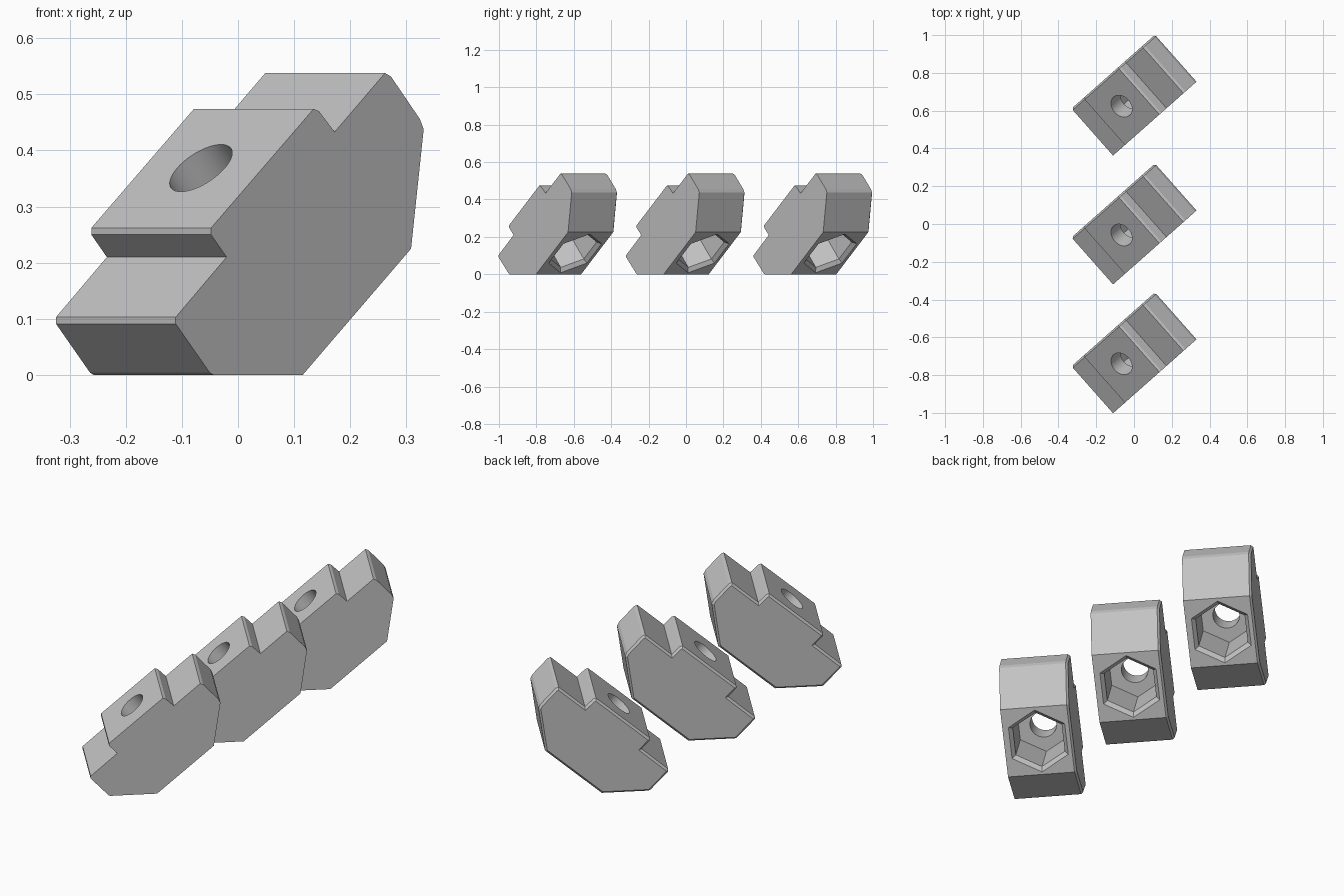
import bpy, bmesh, math
from mathutils import Matrix, Vector

if "Cube" in bpy.data.objects:
    bpy.data.objects.remove(bpy.data.objects["Cube"])

TILT = math.radians(41)      # slope of the clamping faces
TURN = math.radians(41.5)    # rotation of each block on the ground
HALF = 0.166                 # half block width
BEVEL = 0.01

grey = bpy.data.materials.new("grey_metal")
grey.diffuse_color = (0.55, 0.55, 0.55, 1)
grey.use_nodes = True
grey.node_tree.nodes["Principled BSDF"].inputs["Base Color"].default_value = grey.diffuse_color

# Side outline of a block (length, height), counter-clockwise
PROFILE = [(-0.205, 0), (0.007, 0), (0.265, 0.225), (0.295, 0.438), (0.286, 0.456),
           (0.217, 0.532), (0.203, 0.538), (0.083, 0.433), (0.046, 0.470), (0.033, 0.474),
           (-0.211, 0.262), (-0.211, 0.250), (-0.174, 0.210), (-0.295, 0.103),
           (-0.295, 0.091), (-0.214, 0.004)]


def inset(points, d):
    """Move every outline corner inwards by d."""
    out = []
    for i, p in enumerate(points):
        p = Vector(p)
        a = (p - Vector(points[i - 1])).normalized()
        b = (Vector(points[(i + 1) % len(points)]) - p).normalized()
        na, nb = Vector((-a.y, a.x)), Vector((-b.y, b.x))
        out.append(p + (na + nb) * d / (1 + na.dot(nb)))
    return out


def loft(name, rings, matrix=Matrix()):
    """Closed solid through rings with equal point counts."""
    bm = bmesh.new()
    loops = [[bm.verts.new(matrix @ Vector(p)) for p in ring] for ring in rings]
    n = len(loops[0])
    for lo, hi in zip(loops, loops[1:]):
        for i in range(n):
            j = (i + 1) % n
            bm.faces.new((lo[i], lo[j], hi[j], hi[i]))
    bm.faces.new(loops[0][::-1])
    bm.faces.new(loops[-1])
    bmesh.ops.recalc_face_normals(bm, faces=bm.faces)
    mesh = bpy.data.meshes.new(name)
    bm.to_mesh(mesh)
    bm.free()
    mesh.materials.append(grey)
    ob = bpy.data.objects.new(name, mesh)
    bpy.context.collection.objects.link(ob)
    return ob


def ring(radius, z, sides):
    return [(radius * math.cos(math.tau * i / sides),
             radius * math.sin(math.tau * i / sides), z) for i in range(sides)]


# Block body with one side edge chamfered
block = loft("clamp_block", [[(u, -HALF, z) for u, z in PROFILE],
                             [(u, HALF - BEVEL, z) for u, z in PROFILE],
                             [(u, HALF, z) for u, z in inset(PROFILE, BEVEL)]])

# Hexagonal nut pocket with chamfered mouth, and the round bolt hole
axis = Matrix.Translation((0.135, 0, 0.112)) @ Matrix.Rotation(-TILT, 4, 'Y')
pocket = loft("nut_pocket_cutter", [ring(0.177, -0.02, 6), ring(0.137, 0.02, 6),
                                    ring(0.137, 0.24, 6)], axis)
hole = loft("bolt_hole_cutter", [ring(0.064, 0.1, 48), ring(0.064, 0.5, 48)], axis)

bpy.context.view_layer.objects.active = block
for cutter in (pocket, hole):
    cutter.hide_render = True
    mod = block.modifiers.new("cut", 'BOOLEAN')
    mod.operation = 'DIFFERENCE'
    mod.solver = 'EXACT'
    mod.object = cutter
    bpy.ops.object.modifier_apply(modifier=mod.name)
    bpy.data.objects.remove(cutter)

block.select_set(True)
bpy.ops.object.shade_smooth_by_angle(angle=math.radians(15))

# Row of three identical blocks
block.rotation_euler.z = TURN
for i, y in enumerate((-0.682, 0, 0.682)):
    ob = block if i == 0 else block.copy()
    if i:
        ob.name = "clamp_block_%d" % (i + 1)
        bpy.context.collection.objects.link(ob)
    ob.location.y = y
